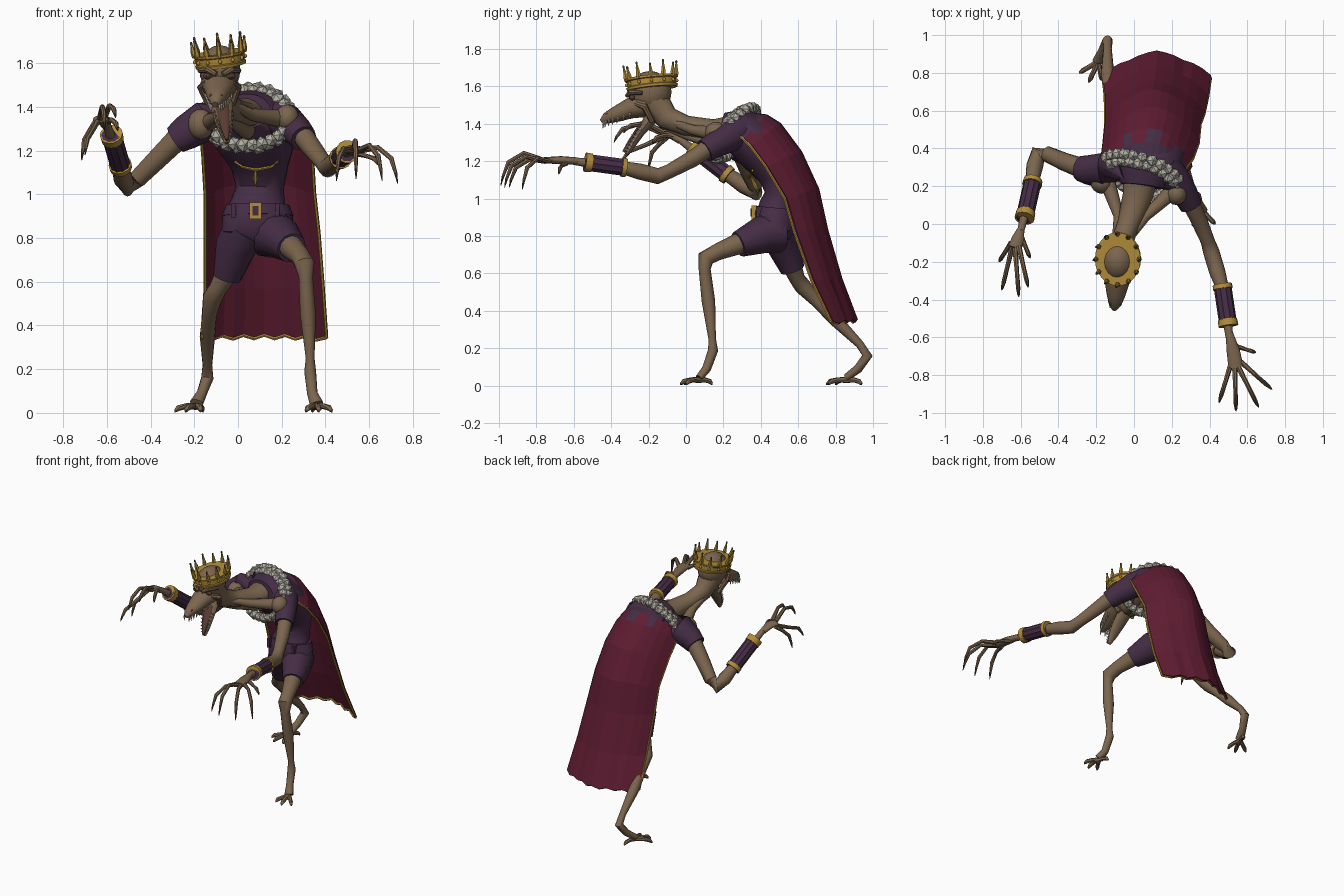
import bpy, bmesh, math, random
from mathutils import Vector, Matrix

random.seed(4)
if "Cube" in bpy.data.objects:
    bpy.data.objects.remove(bpy.data.objects["Cube"])


def material(name, red, green, blue):
    mat = bpy.data.materials.new(name)
    mat.use_nodes = True
    mat.diffuse_color = (red, green, blue, 1)
    mat.node_tree.nodes["Principled BSDF"].inputs["Base Color"].default_value = (red, green, blue, 1)
    return mat


skin = material("brown skin", .20, .132, .077)
claw = material("dark claw", .07, .045, .03)
purple = material("purple cloth", .06, .026, .06)
crimson = material("crimson cloth", .115, .012, .032)
gold = material("gold", .45, .27, .042)
fur = material("grey ruff", .45, .43, .37)
ivory = material("ivory teeth", .55, .52, .43)
mouth = material("dark mouth", .095, .045, .032)
made = []


def finish(name, bm, *mats):
    bmesh.ops.recalc_face_normals(bm, faces=bm.faces)
    mesh = bpy.data.meshes.new(name)
    bm.to_mesh(mesh)
    bm.free()
    for mat in mats:
        mesh.materials.append(mat)
    ob = bpy.data.objects.new(name, mesh)
    bpy.context.collection.objects.link(ob)
    made.append(ob)
    return ob


def tube(name, points, mat, sides=12, flute=0, tip_mat=None):
    """Sweep an ellipse along points of (x, y, z, half width, half depth)."""
    bm = bmesh.new()
    centres = [Vector(p[:3]) for p in points]
    rings = []
    for i, p in enumerate(points):
        along = (centres[min(i + 1, len(points) - 1)] - centres[max(i - 1, 0)]).normalized()
        ref = Vector((0, 1, 0)) if abs(along.x) > .9 else Vector((1, 0, 0))
        across = (ref - along * ref.dot(along)).normalized()
        other = along.cross(across)
        ring = []
        for k in range(sides):
            a = math.tau * k / sides
            s = 1 + flute * (-1) ** k
            ring.append(bm.verts.new(centres[i] + s * (across * p[3] * math.cos(a) + other * p[-1] * math.sin(a))))
        rings.append(ring)
    for i, (low, high) in enumerate(zip(rings, rings[1:])):
        for k in range(sides):
            n = (k + 1) % sides
            face = bm.faces.new((low[k], low[n], high[n], high[k]))
            face.material_index = int(tip_mat is not None and i == len(rings) - 2)
    bm.faces.new(rings[0])
    bm.faces.new(rings[-1])
    return finish(name, bm, mat, *([tip_mat] if tip_mat else []))


def ball(name, centre, size, mat):
    bm = bmesh.new()
    place = Matrix.Translation(centre) @ Matrix.Diagonal((*size, 1))
    bmesh.ops.create_uvsphere(bm, u_segments=16, v_segments=10, radius=1, matrix=place)
    return finish(name, bm, mat)


def box(name, centre, size, mat):
    bm = bmesh.new()
    bmesh.ops.create_cube(bm, size=1, matrix=Matrix.Translation(centre) @ Matrix.Diagonal((*size, 1)))
    return finish(name, bm, mat)


def digit(name, base, tip, lift, r=.015):
    """Bony finger or toe: two knuckles, a steep last joint and a dark claw."""
    base, tip = Vector(base), Vector(tip)
    points = [(*base, r)]
    for t, rise, scale in ((.45, 1, .8), (.82, .75, .8), (.95, .3, .5)):
        p = base.lerp(tip, t)
        p.z = base.z + (tip.z - base.z) * t ** 6 + lift * rise
        points.append((*p, r * scale))
    tube(name, points + [(*tip, .002)], skin, 7, tip_mat=claw)


def cuff(name, start, end, r):
    start, end = Vector(start), Vector(end)
    tube(name, [(*start, r), (*end, r)], purple, 20, flute=.05)
    for t, length in ((0, .11), (.84, .16)):
        a, b = start.lerp(end, t), start.lerp(end, t + length)
        tube(name + "_gold_ring", [(*a, r + .006), (*b, r + .008)], gold, 14)


# Torso, belt and buckle
tube("torso", [(.09, .48, .78, .11, .07), (.09, .48, .83, .165, .11), (.09, .48, .9, .16, .11),
               (.09, .49, .96, .125, .1), (.1, .51, 1.03, .11, .09), (.1, .5, 1.12, .13, .11),
               (.09, .45, 1.21, .17, .13), (.07, .37, 1.3, .205, .14), (.05, .28, 1.37, .19, .125),
               (.04, .2, 1.38, .11, .08)], purple, 18)
tube("belt", [(.09, .48, .9, .165, .115), (.09, .485, .95, .145, .11)], purple, 18)
box("buckle", (.08, .365, .925), (.056, .03, .074), gold)
box("buckle_centre", (.08, .349, .925), (.028, .008, .044), purple)
for x in (-.02, .18):
    box("belt_loop", (x, .39, .925), (.02, .03, .065), purple)

# Chain and pendant
tube("chain", [(-.015, .355, 1.15, .007), (.02, .345, 1.125, .007), (.08, .335, 1.112, .008),
               (.15, .345, 1.125, .007), (.185, .355, 1.15, .007)], gold, 6)
tube("pendant", [(.08, .35, 1.11, .006), (.08, .37, 1.07, .012), (.08, .385, 1.04, .004)], gold, 6)

# Cape: each row is centre x, half width, back y and z, edge y and z
rows = [(.06, .19, .35, 1.455, .26, 1.35), (.06, .22, .43, 1.445, .31, 1.32), (.07, .24, .5, 1.4, .35, 1.28),
        (.09, .25, .61, 1.25, .43, 1.17), (.1, .25, .7, 1.05, .53, 1), (.11, .26, .745, .835, .58, .82),
        (.12, .27, .82, .57, .67, .56), (.12, .285, .9, .345, .77, .335)]
columns = 12
bm = bmesh.new()
cape = []
for i, (cx, half, by, bz, ey, ez) in enumerate(rows):
    line = []
    for k in range(columns + 1):
        u = 2 * k / columns - 1
        fold = (abs(k % 6 - 3) / 1.5 - 1) * i / len(rows)
        hem = .008 * (-1) ** k if i == len(rows) - 1 else 0
        blend = abs(u) ** 2.5
        line.append(bm.verts.new((cx + half * u, by + (ey - by) * blend + .016 * fold,
                                  bz + (ez - bz) * blend + hem)))
    cape.append(line)
for i in range(len(rows) - 1):
    for k in range(columns):
        face = bm.faces.new((cape[i][k], cape[i][k + 1], cape[i + 1][k + 1], cape[i + 1][k]))
        face.material_index = int(i == 0 or (i == 1 and k in (3, 6, 7)))
trims = {"cape_trim_right": [r[0] for r in cape], "cape_trim_left": [r[-1] for r in cape], "cape_hem": cape[-1]}
trims = {name: [(*(v.co + Vector((0, -.011, .002))), .008) for v in verts] for name, verts in trims.items()}
cloak = finish("cape", bm, crimson, purple)
thick = cloak.modifiers.new("thickness", "SOLIDIFY")
thick.thickness = .01
thick.offset = 0
for name, path in trims.items():
    tube(name, path, gold, 6)

# Ruff: two rows of faceted tufts around the collar
bm = bmesh.new()
for row in range(2):
    for k in range(26):
        a = math.tau * (k + row / 2) / 26
        spot = Vector((.045, .235 + .03 * row, 1.35)) + (1 + .1 * row) * (
            Vector((.185, -.055, 0)) * math.cos(a) + Vector((0, .08, .125)) * math.sin(a))
        turn = Matrix.Rotation(random.random() * 3, 4, "X")
        bmesh.ops.create_icosphere(bm, subdivisions=1, radius=random.uniform(.03, .037),
                                   matrix=Matrix.Translation(spot) @ turn)
ruff = finish("ruff", bm, fur)

# Neck, sinews and bare shoulder muscles
tube("neck", [(.04, .3, 1.38, .1, .08), (.02, .15, 1.365, .08, .06), (-.03, 0, 1.39, .06, .055),
              (-.065, -.1, 1.43, .06, .065), (-.08, -.17, 1.52, .08, .085)], skin, 14)
for start, middle, end in (((-.04, -.1, 1.42), (.06, .04, 1.365), (.2, .17, 1.345)),
                           ((-.1, -.1, 1.42), (-.08, .04, 1.36), (-.14, .22, 1.325)),
                           ((-.08, -.13, 1.39), (-.03, .02, 1.335), (.04, .2, 1.29))):
    tube("neck_sinew", [(*start, .018), (*middle, .028), (*end, .042)], skin, 10)
ball("right_shoulder_muscle", (-.17, .22, 1.32), (.06, .06, .07), skin)
ball("left_shoulder_muscle", (.225, .16, 1.35), (.055, .06, .06), skin)

# Head and jaws
ball("skull", (-.083, -.192, 1.57), (.094, .115, .112), skin)
upper = [(-.085, -.21, 1.505, .088, .07), (-.088, -.3, 1.482, .068, .055), (-.095, -.375, 1.45, .05, .042),
         (-.1, -.425, 1.43, .034, .03), (-.105, -.45, 1.41, .014, .016)]
lower = [(-.08, -.17, 1.45, .055, .04), (-.068, -.24, 1.36, .047, .024),
         (-.058, -.285, 1.29, .033, .018), (-.05, -.315, 1.235, .012, .009)]
tube("upper_jaw", upper, skin)
tube("lower_jaw", lower, skin)
tube("tongue", [(x, y - .016, z + .014, w * .62, .01) for x, y, z, w, h in lower], mouth)
for s in (-1, 1):
    ball("eye", (-.085 + s * .052, -.288, 1.54), (.021, .015, .015), mouth)
    ball("pupil", (-.085 + s * .053, -.3, 1.54), (.008, .006, .008), claw)
    tube("brow", [(-.085 + s * .015, -.315, 1.55, .012), (-.085 + s * .055, -.295, 1.57, .016),
                  (-.085 + s * .092, -.235, 1.565, .01)], skin, 8)
    tube("cheek_fold", [(-.085 + s * .06, -.275, 1.51, .012), (-.085 + s * .085, -.22, 1.49, .018),
                        (-.08 + s * .055, -.18, 1.41, .014)], skin, 8)
    ball("nostril", (-.1 + s * .024, -.42, 1.452), (.007, .012, .007), claw)
    # Teeth along both jaw edges
    for jaw, drop in ((upper, Vector((0, -.005, -.034))), (lower, Vector((0, -.026, .018)))):
        for k in range(7):
            t = 1 + k * (len(jaw) - 2) / 7
            a, b = jaw[int(t)], jaw[int(t) + 1]
            x, y, z, w, h = Vector(a).lerp(Vector(b), t % 1)
            root = Vector((x + s * w * .85, y, z + (-h * .45 if jaw is upper else h * .3)))
            tube("tooth", [(*root, .008), (*(root + drop), .001)], ivory, 5)

# Crown: tilted closed band, studs and slender ball-tipped points
tilt = Vector((0, 0, 1)).rotation_difference(Vector((-.13, -.1, 1))).to_matrix().to_4x4()
place = Matrix.Translation((-.078, -.18, 1.587)) @ tilt
crown = [tube("crown_band", [(0, 0, 0, .115, .135), (0, 0, .014, .118, .139), (0, 0, .018, .112, .131),
                             (0, 0, .046, .114, .133), (0, 0, .05, .12, .14), (0, 0, .062, .122, .143)], gold, 24)]
for k in range(12):
    a = math.tau * k / 12
    x, y = .116 * math.cos(a), .135 * math.sin(a)
    top = .132 if k % 2 else .118
    crown.append(tube("crown_point", [(x, y, .05, .009), (x, y, .072, .014), (x * 1.05, y * 1.05, top, .004)], gold, 6))
    crown.append(ball("crown_tip", (x * 1.05, y * 1.05, top), (.006, .006, .009), claw))
    crown.append(ball("crown_stud", (x, y, .032), (.008, .008, .01), gold))
for part in crown:
    part.data.transform(place)

# Left arm reaching forward
tube("left_sleeve", [(.15, .3, 1.365, .095), (.215, .24, 1.335, .085), (.27, .16, 1.29, .07),
                     (.3, .1, 1.255, .062)], purple)
tube("left_arm", [(.28, .15, 1.29, .05), (.34, .03, 1.21, .045), (.39, -.09, 1.145, .038), (.41, -.15, 1.12, .043),
                  (.44, -.25, 1.145, .043), (.475, -.36, 1.17, .032), (.505, -.6, 1.2, .02)], skin)
cuff("left_cuff", (.467, -.32, 1.165), (.5, -.54, 1.195), .045)
tube("left_palm", [(.505, -.58, 1.2, .02), (.525, -.67, 1.205, .035, .022), (.54, -.76, 1.205, .04, .016)], skin)
for base, tip, lift in (((.565, -.73, 1.2), (.73, -.875, 1.05), .015), ((.553, -.76, 1.2), (.66, -.97, 1.06), .025),
                        ((.533, -.765, 1.205), (.54, -.99, 1.07), .04), ((.51, -.75, 1.2), (.45, -.945, 1.06), .01),
                        ((.515, -.64, 1.19), (.645, -.68, 1.13), -.01)):
    digit("left_finger", base, tip, lift)

# Right arm bent upward
tube("right_sleeve", [(-.05, .31, 1.37, .095), (-.15, .285, 1.335, .095), (-.24, .285, 1.28, .08),
                      (-.285, .295, 1.25, .068)], purple)
tube("right_arm", [(-.26, .29, 1.27, .055), (-.37, .33, 1.16, .048), (-.46, .37, 1.07, .042), (-.505, .375, 1.035, .045),
                   (-.525, .31, 1.07, .045), (-.54, .22, 1.13, .036), (-.6, -.04, 1.32, .018)], skin)
cuff("right_cuff", (-.535, .23, 1.12), (-.58, .03, 1.275), .045)
tube("right_palm", [(-.6, -.03, 1.31, .02), (-.615, -.08, 1.34, .034, .02), (-.63, -.125, 1.345, .036, .016)], skin)
for base, tip, lift in (((-.65, -.1, 1.33), (-.715, -.2, 1.155), -.04), ((-.645, -.12, 1.33), (-.7, -.35, 1.18), -.045),
                        ((-.63, -.13, 1.35), (-.61, -.385, 1.3), .05), ((-.61, -.12, 1.355), (-.56, -.335, 1.35), .05),
                        ((-.6, -.06, 1.33), (-.55, -.18, 1.29), .01)):
    digit("right_finger", base, tip, lift)

# Legs: short breeches, shins and clawed feet
tube("left_breeches", [(.14, .49, .82, .11), (.19, .4, .805, .1), (.245, .28, .755, .07)], purple)
tube("left_leg", [(.23, .31, .77, .06), (.285, .17, .715, .045), (.305, .105, .68, .046), (.31, .1, .62, .032),
                  (.32, .12, .45, .036), (.33, .14, .25, .02), (.33, .145, .19, .027), (.34, .11, .09, .024),
                  (.36, .07, .04, .032, .02)], skin)
tube("right_breeches", [(.04, .49, .84, .11), (-.01, .52, .76, .095), (-.05, .57, .62, .065)], purple)
tube("right_leg", [(-.04, .56, .66, .055), (-.09, .595, .57, .042), (-.115, .625, .53, .045), (-.13, .7, .45, .033),
                   (-.14, .8, .35, .035), (-.14, .93, .22, .022), (-.14, .97, .16, .028), (-.165, .92, .09, .024),
                   (-.19, .86, .045, .032, .02)], skin)
for name, ball_spot, spread in (("left_toe", Vector((.36, .07, .03)), ((-.05, -.08), (.01, -.1), (.07, -.07), (-.02, .07))),
                                ("right_toe", Vector((-.19, .86, .03)), ((-.1, -.06), (-.05, -.11), (.02, -.1), (.03, .08)))):
    for dx, dy in spread:
        digit(name, ball_spot, (ball_spot.x + dx, ball_spot.y + dy, .003), .001, .017)

# Smooth shading with sharp creases, leaving the ruff and cape faceted
bpy.ops.object.select_all(action="DESELECT")
for ob in made:
    ob.select_set(ob not in (ruff, cloak))
bpy.context.view_layer.objects.active = made[0]
bpy.ops.object.shade_smooth_by_angle(angle=math.radians(42))
